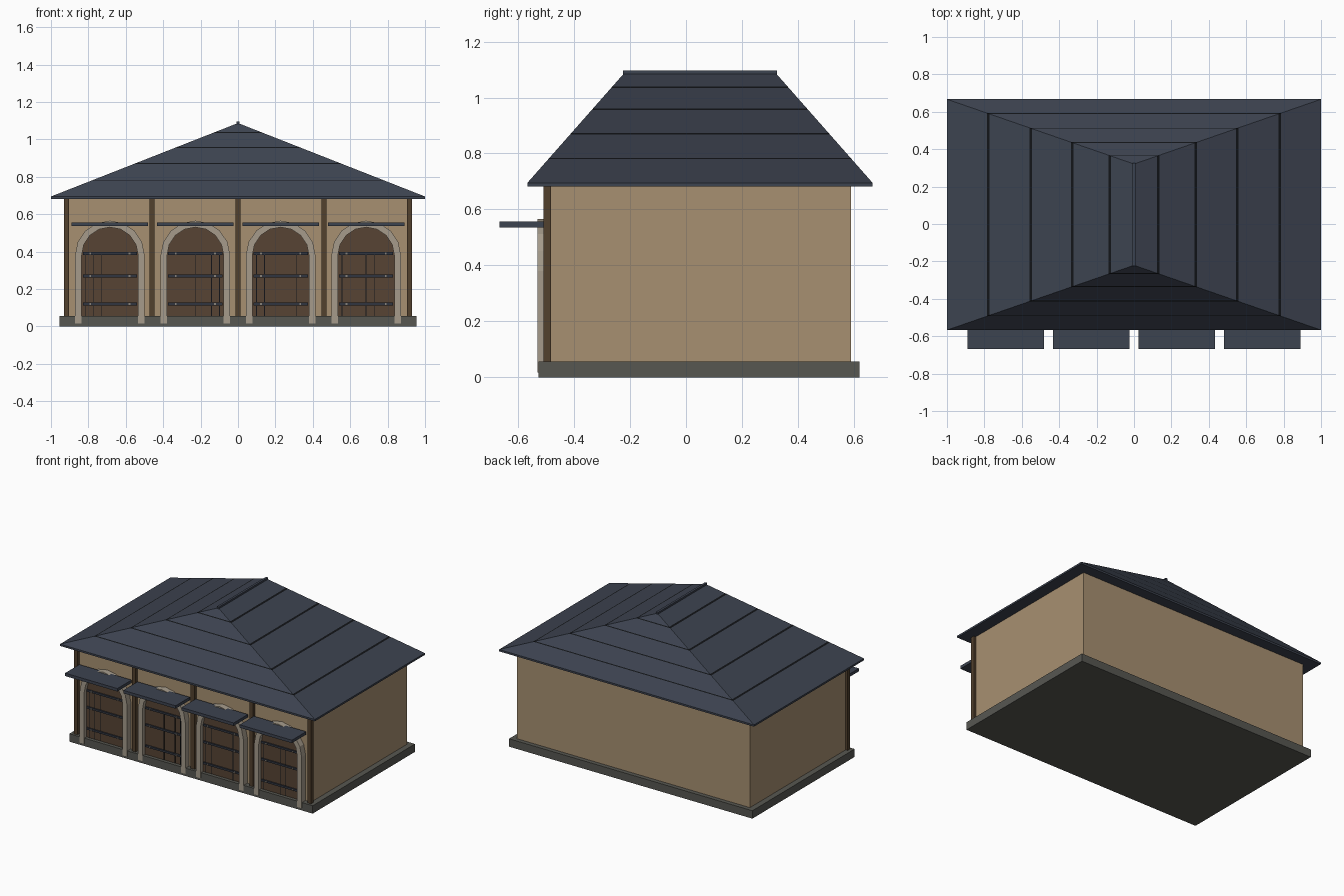
import bpy, bmesh, math, random

if "Cube" in bpy.data.objects:
    bpy.data.objects.remove(bpy.data.objects["Cube"])
random.seed(4)


def material(name, rgb):
    m = bpy.data.materials.new(name)
    m.diffuse_color = (*rgb, 1)
    m.use_nodes = True
    m.node_tree.nodes["Principled BSDF"].inputs["Base Color"].default_value = m.diffuse_color
    return m


PLASTER = material("tan plaster", (0.39, 0.28, 0.165))
SLATE = material("blue grey slate", (0.046, 0.056, 0.080))
SEAM = material("dark seam", (0.006, 0.007, 0.009))
STONE = material("pale stone", (0.38, 0.33, 0.26))
PLINTH = material("grey plinth", (0.095, 0.095, 0.083))
POST = material("post wood", (0.085, 0.052, 0.027))
DOOR = material("door wood", (0.095, 0.057, 0.033))
IRON = material("iron", (0.030, 0.036, 0.050))
STUD = material("stud metal", (0.25, 0.23, 0.20))


def make(name, verts, faces, mats):
    me = bpy.data.meshes.new(name)
    me.from_pydata(verts, [], faces)
    for m in mats:
        me.materials.append(m)
    bm = bmesh.new()
    bm.from_mesh(me)
    bmesh.ops.recalc_face_normals(bm, faces=bm.faces)
    bm.to_mesh(me)
    bm.free()
    ob = bpy.data.objects.new(name, me)
    bpy.context.collection.objects.link(ob)
    return ob


def box(name, x0, x1, y0, y1, z0, z1, mat):
    v = [(x, y, z) for z in (z0, z1) for x, y in ((x0, y0), (x1, y0), (x1, y1), (x0, y1))]
    f = [(0, 1, 2, 3), (4, 5, 6, 7)] + [(i, (i + 1) % 4, (i + 1) % 4 + 4, i + 4) for i in range(4)]
    return make(name, v, f, [mat])


def prism(name, pts, y0, y1, mat):
    """Extrude an x-z outline along y."""
    n = len(pts)
    v = [(x, y, z) for y in (y0, y1) for x, z in pts]
    f = [tuple(range(n)), tuple(range(n, 2 * n))]
    f += [(i, (i + 1) % n, (i + 1) % n + n, i + n) for i in range(n)]
    return make(name, v, f, [mat])


# Plinth, walls
box("plinth", -0.955, 0.955, -0.527, 0.62, 0, 0.056, PLINTH)
box("walls", -0.915, 0.915, -0.487, 0.59, 0.056, 0.684, PLASTER)

# Front posts
for x in (-0.917, -0.46, 0, 0.46, 0.917):
    box("front_post", x - 0.014, x + 0.014, -0.51, -0.483, 0.056, 0.684, POST)

# Hipped roof: stacked rings, thin dark seam between slate courses
EAVE, TOP = 0.695, 1.086


def ring(z, out=0.0):
    t = max(0, (z - EAVE) / (TOP - EAVE))
    x = 1 - t * 0.996 + out * (t > 0)
    y0, y1 = -0.567 + t * 0.345 - out, 0.667 - t * 0.345 + out
    return [(-x, y0, z), (x, y0, z), (x, y1, z), (-x, y1, z)]


levels = [(0.682, 0), (EAVE, 0)]
for zc in (0.782, 0.871, 0.958, 1.037):
    levels += [(zc - 0.0025, 0), (zc + 0.0025, 0)]
levels.append((TOP, 0))
rv = [p for z, o in levels for p in ring(z, o)]
rf = [(0, 1, 2, 3)]
for k in range(len(levels) - 1):
    for i in range(4):
        j = (i + 1) % 4
        rf.append((4 * k + i, 4 * k + j, 4 * k + 4 + j, 4 * k + 4 + i))
n = 4 * (len(levels) - 1)
rf.append((n, n + 1, n + 2, n + 3))
roof = make("hip_roof", rv, rf, [SLATE, SEAM])
for p in roof.data.polygons:
    zs = [roof.data.vertices[i].co.z for i in p.vertices]
    if 0.001 < max(zs) - min(zs) < 0.008:
        p.material_index = 1
box("ridge_cap", -0.008, 0.008, -0.225, 0.325, 1.075, 1.097, SLATE)

# Four arched door bays
R_OUT, R_IN, SPRING, SEGS = 0.186, 0.151, 0.38, 8
for cx in (-0.685, -0.228, 0.228, 0.685):
    def at(r, a):
        return (cx + r * math.cos(a), SPRING + r * math.sin(a))

    # Door leaf
    arc = [at(R_IN + 0.008, math.pi * i / SEGS) for i in range(SEGS + 1)]
    leaf = [(cx + R_IN + 0.008, 0.056)] + arc + [(cx - R_IN - 0.008, 0.056)]
    prism("door_leaf", leaf, -0.503, -0.483, DOOR)
    # Gaps between planks
    for k in random.sample(range(-3, 4), 3):
        x = cx + k * 0.043
        box("plank_gap", x - 0.002, x + 0.002, -0.5045, -0.502, 0.056, 0.39, SEAM)
    # Iron straps with studs
    for z in (0.12, 0.27, 0.39):
        box("door_strap", cx - 0.145, cx + 0.145, -0.512, -0.502, z - 0.007, z + 0.007, IRON)
        for s in (-0.105, 0.105):
            box("strap_stud", cx + s - 0.005, cx + s + 0.005, -0.517, -0.511, z - 0.005, z + 0.005, STUD)
    # Stone jambs and voussoirs
    for s in (-1, 1):
        a, b = sorted((cx + s * R_IN, cx + s * R_OUT))
        box("stone_jamb", a, b, -0.531, -0.483, 0.017, SPRING, STONE)
    for i in range(SEGS):
        a, b = math.pi * i / SEGS, math.pi * (i + 1) / SEGS
        prism("arch_stone", [at(R_IN, a), at(R_OUT, a), at(R_OUT, b), at(R_IN, b)],
              -0.531, -0.483, STONE)
    # Flat canopy above the door
    box("door_canopy", cx - 0.205, cx + 0.205, -0.667, -0.507, 0.536, 0.557, SLATE)
